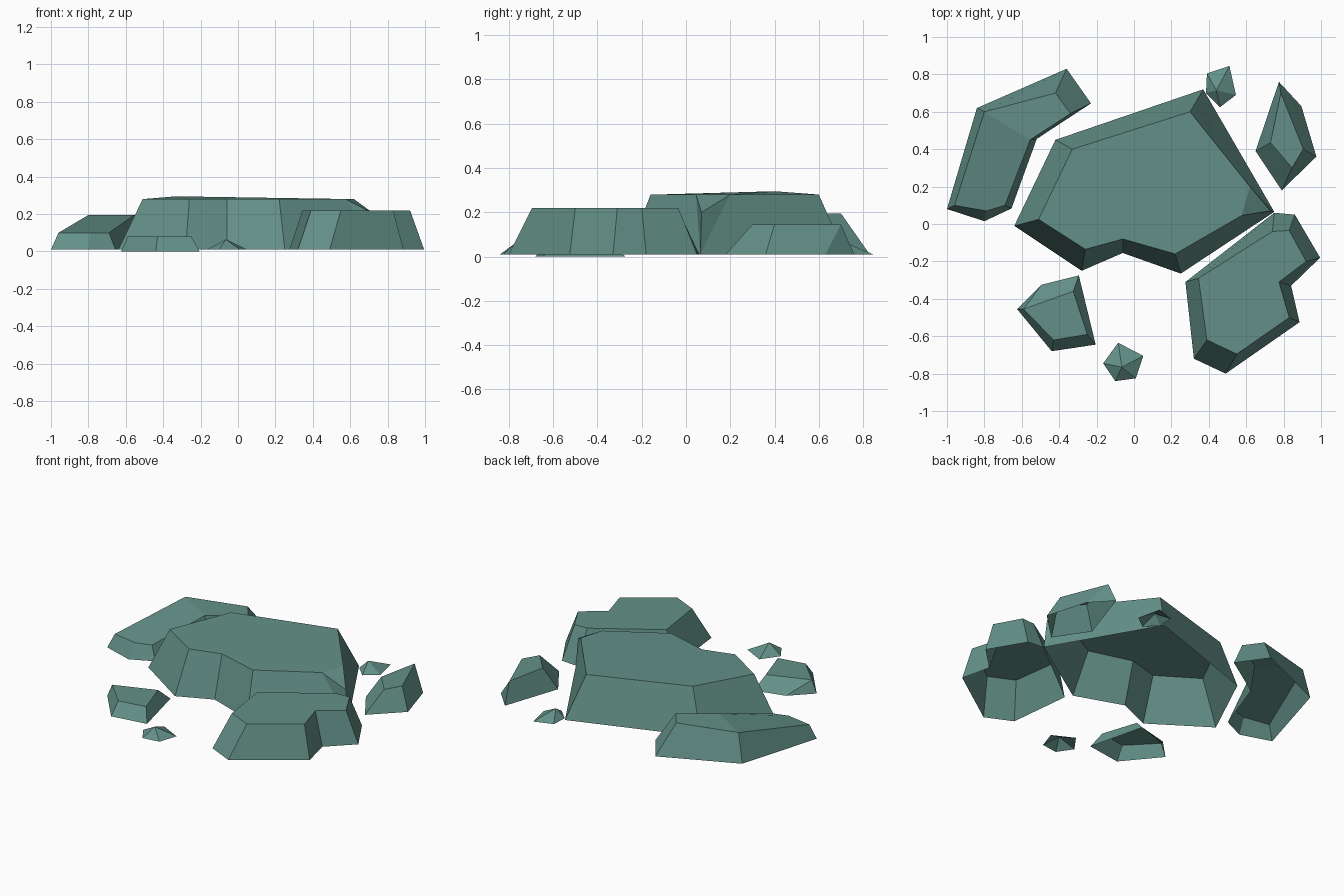
import bpy, bmesh

teal = bpy.data.materials.new("teal stone")
teal.diffuse_color = (0.125, 0.28, 0.245, 1)


def rock(name, base, top, z0, z1, caps=None):
    """Open-bottomed stone: base outline joined to top outline (both counter-clockwise).
    Top points may repeat or carry their own height; caps lists the top facets."""
    bm = bmesh.new()
    known = {}

    def vert(p, z):
        co = (p[0], p[1], p[2] if len(p) > 2 else z)
        if co not in known:
            known[co] = bm.verts.new(co)
        return known[co]

    def face(verts):
        verts = list(dict.fromkeys(verts))
        if len(verts) > 2:
            bm.faces.new(verts)

    n = len(base)
    b = [vert(p, z0) for p in base]
    t = [vert(p, z1) for p in top]
    for i in range(n):
        j = (i + 1) % n
        face([b[i], b[j], t[j], t[i]])
    for cap in caps or [range(n)]:
        face([t[i] for i in cap])
    me = bpy.data.meshes.new(name)
    bm.to_mesh(me)
    bm.free()
    me.materials.append(teal)
    bpy.context.collection.objects.link(bpy.data.objects.new(name, me))


# Large central slab, with one chamfered corner on the right
corner = (0.75, 0.065)
rock("central_slab",
     [(-0.64, -0.01), (-0.28, -0.25), (-0.06, -0.155), (0.25, -0.265),
      corner, corner, corner, (0.37, 0.72), (-0.42, 0.45)],
     [(-0.51, 0.025), (-0.26, -0.135), (-0.06, -0.08), (0.22, -0.16),
      (0.575, 0.045), (0.73, 0.07, 0.2), (0.62, 0.2), (0.3, 0.6), (-0.33, 0.4, 0.295)],
     0.01, 0.28, [(0, 1, 2, 3, 4, 6, 7, 8), (4, 5, 6)])

# Curved stone on the left, sloping down to the front
rock("left_stone",
     [(-1, 0.08), (-0.8, 0.015), (-0.655, 0.083), (-0.52, 0.455),
      (-0.23, 0.645), (-0.36, 0.83), (-0.84, 0.62)],
     [(-0.96, 0.1, 0.1), (-0.79, 0.07, 0.1), (-0.69, 0.1, 0.1), (-0.555, 0.45),
      (-0.34, 0.59), (-0.42, 0.7), (-0.8, 0.6)],
     0.01, 0.195, [(0, 1, 2, 3, 6), (3, 4, 5, 6)])

# Notched stone at the front right
rock("front_right_stone",
     [(0.275, -0.31), (0.32, -0.72), (0.49, -0.8), (0.885, -0.525),
      (0.84, -0.33), (0.995, -0.18), (0.86, 0.05), (0.75, 0.06)],
     [(0.345, -0.29), (0.39, -0.62), (0.55, -0.695), (0.83, -0.5),
      (0.775, -0.31), (0.92, -0.2), (0.83, -0.035), (0.74, -0.04)],
     0.01, 0.22)

# Pointed stone on the right
rock("right_stone",
     [(0.65, 0.39), (0.79, 0.18), (0.975, 0.36), (0.895, 0.63), (0.775, 0.76)],
     [(0.73, 0.435), (0.845, 0.3), (0.905, 0.4), (0.785, 0.7), (0.785, 0.7)],
     0.01, 0.145)

# Small stone at the front left
rock("front_left_stone",
     [(-0.625, -0.455), (-0.44, -0.68), (-0.205, -0.645), (-0.295, -0.275), (-0.495, -0.325)],
     [(-0.59, -0.455), (-0.43, -0.62), (-0.25, -0.59), (-0.325, -0.36), (-0.59, -0.455)],
     0, 0.08)

# Pebbles: low five-sided cones
for name, base, tip in [
    ("front_pebble", [(-0.165, -0.745), (-0.1, -0.84), (0.01, -0.825), (0.05, -0.705),
                      (-0.085, -0.635)], (-0.065, -0.765)),
    ("back_pebble", [(0.385, 0.7), (0.46, 0.625), (0.545, 0.69), (0.51, 0.845),
                     (0.39, 0.805)], (0.44, 0.715)),
]:
    rock(name, base, [tip] * 5, 0.01, 0.065)
